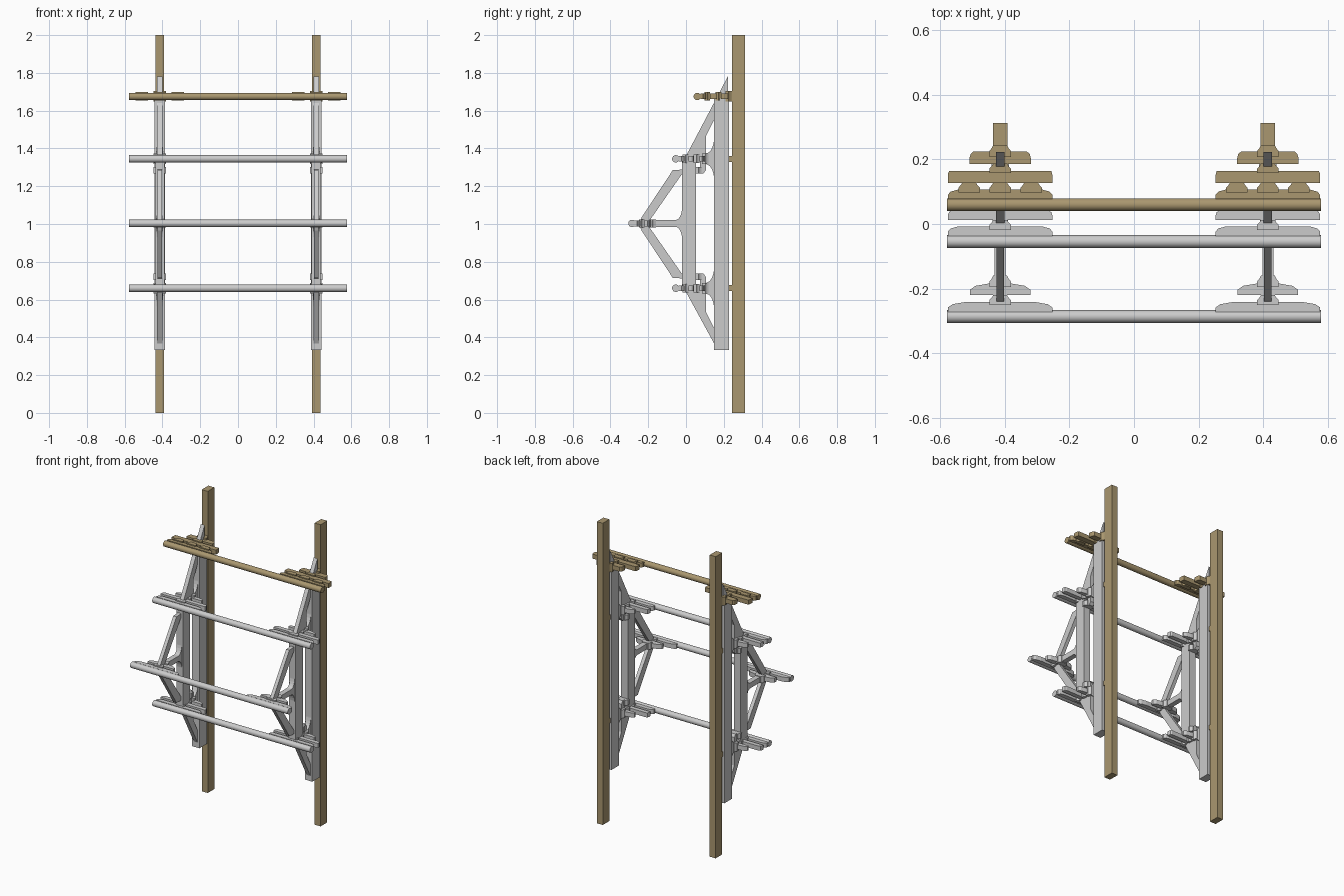
import bpy, bmesh, math

if "Cube" in bpy.data.objects:
    bpy.data.objects.remove(bpy.data.objects["Cube"])

tan = bpy.data.materials.new("tan_wood")
tan.diffuse_color = (0.40, 0.31, 0.16, 1)
tan.use_nodes = True
tan.node_tree.nodes["Principled BSDF"].inputs["Base Color"].default_value = tan.diffuse_color
CX = 0.414  # frame centre offset in x


def prism(name, pts, axis, at, thick, mat=None):
    """Extrude a profile: axis 'x' takes (y, z) points, axis 'z' takes (x, y)."""
    bm = bmesh.new()
    lo = at - thick / 2
    co = [(lo, a, b) if axis == 'x' else (a, b, lo) for a, b in pts]
    f = bm.faces.new([bm.verts.new(c) for c in co])
    g = bmesh.ops.extrude_face_region(bm, geom=[f])
    vs = [v for v in g['geom'] if isinstance(v, bmesh.types.BMVert)]
    bmesh.ops.translate(bm, verts=vs, vec=(thick, 0, 0) if axis == 'x' else (0, 0, thick))
    bmesh.ops.recalc_face_normals(bm, faces=bm.faces)
    me = bpy.data.meshes.new(name)
    bm.to_mesh(me)
    bm.free()
    ob = bpy.data.objects.new(name, me)
    bpy.context.collection.objects.link(ob)
    if mat:
        me.materials.append(mat)
    return ob


def beam(name, cx, w, y0, y1, z0, z1, mat=None):
    prism(name, [(y0, z0), (y1, z0), (y1, z1), (y0, z1)], 'x', cx, w, mat)


def purlin(name, y, z, mat=None):
    bpy.ops.mesh.primitive_cylinder_add(vertices=24, radius=0.0195, depth=1.156,
                                        location=(0, y, z), rotation=(0, math.pi / 2, 0))
    ob = bpy.context.object
    ob.name = name
    if mat:
        ob.data.materials.append(mat)
    bpy.ops.object.shade_smooth_by_angle()


def arm(name, cx, z, half, y0, y1, cut, mat=None, thick=0.03):
    """Bracket arm along x with ends eased on the +y edge."""
    h = y1 - y0
    side = [(half, y0), (half, y0 + h * .45), (half - cut * .3, y0 + h * .8), (half - cut, y1)]
    pts = side + [(-x, y) for x, y in reversed(side)]
    prism(name, [(cx + x, y) for x, y in pts], 'z', z, thick, mat)


def block(name, cx, z, y0, y1, mat=None, half=0.033, thick=0.044):
    """Bearing block, wide towards -y and flared in to a narrow foot."""
    m = (y0 + y1) / 2
    side = [(half, y0), (half, m), (half * .78, m + (y1 - m) * .5), (half * .65, y1)]
    pts = side + [(-x, y) for x, y in reversed(side)]
    prism(name, [(cx + x, y) for x, y in pts], 'z', z, thick, mat)


def flared_foot(name, cx, z, y0, y1, top, base, w):
    """Curved pedestal that spreads along z where it meets a beam."""
    side = []
    for i in range(7):
        t = i / 6
        side.append((y0 + (y1 - y0) * math.sin(t * math.pi / 2),
                     top + (base - top) * (1 - math.cos(t * math.pi / 2))))
    pts = [(y, z + h) for y, h in side] + [(y, z - h) for y, h in reversed(side)]
    prism(name, pts, 'x', cx, w)


# Long round purlins
purlin("end_purlin", 0.060, 1.675, tan)
purlin("upper_purlin", -0.054, 1.345)
purlin("lower_purlin", -0.054, 0.66)
purlin("ridge_purlin", -0.286, 1.003)

for cx in (-CX, CX):
    # Main post and the two stacked beams
    beam("post", cx, 0.044, 0.243, 0.312, 0, 2, tan)
    beam("main_beam", cx, 0.054, 0.148, 0.228, 0.334, 1.665)
    beam("small_beam", cx, 0.048, -0.021, 0.053, 0.665, 1.34)

    # Tan end bracket set
    z = 1.677
    arm("end_purlin_arm", cx, z, 0.162, 0.077, 0.106, 0.03, tan)
    for dx in (-0.096, 0, 0.096):
        block("end_arm_block", cx + dx, z, 0.097, 0.128, tan)
    arm("end_long_arm", cx, z, 0.162, 0.127, 0.164, 0.004, tan)
    block("end_middle_block", cx, z, 0.157, 0.187, tan)
    arm("end_short_arm", cx, z, 0.095, 0.186, 0.224, 0.012, tan)
    block("end_post_block", cx, z, 0.208, 0.244, tan, 0.033, 0.056)

    for z, s in ((1.345, 1), (0.66, -1)):
        # Bracket sets under the side purlins
        arm("side_purlin_arm", cx, z, 0.162, -0.037, -0.008, 0.03)
        block("side_upper_block", cx, z, -0.018, 0.013)
        arm("side_long_arm", cx, z, 0.162, 0.013, 0.042, 0.012)
        block("side_middle_block", cx, z, 0.04, 0.071)
        arm("side_short_arm", cx, z, 0.095, 0.071, 0.1, 0.05)
        block("side_base_block", cx, z, 0.085, 0.12, None, 0.033, 0.056)
        flared_foot("main_beam_foot", cx, z, 0.108, 0.149, 0.03, 0.115, 0.036)
        # Arm along the beam with a small block at its tip
        z2 = z - s * 0.06
        prism("beam_arm", [(0.075, z), (0.105, z), (0.105, z2), (0.092, z2 - s * .018),
                           (0.075, z2 - s * .018)], 'x', cx, 0.028)
        block("beam_arm_block", cx, z2, 0.05, 0.082, None, 0.033, 0.034)
        # Tan spacer between beam and post
        beam("post_spacer", cx, 0.036, 0.226, 0.246, z - 0.016, z + 0.016, tan)

        # Slanted braces, written as heights from mid-length z = 1
        def mirror(pts):
            return [(y, 1 + s * h) for y, h in pts]
        tip = [(0.222, 0.782), (0.222, 0.70)] if s > 0 else [(0.15, 0.635), (0.15, 0.555)]
        prism("outer_brace", mirror([(0.0, 0.345), (0.0, 0.36)] + tip +
                                    [(0.105, 0.465), (0.105, 0.35)]), 'x', cx, 0.027)
        prism("ridge_brace", mirror([(-0.245, 0.01), (-0.235, 0.035), (-0.07, 0.285),
                                     (-0.021, 0.288), (-0.021, 0.265), (-0.195, 0.015)]),
              'x', cx, 0.024)

    # Ridge bracket set on its short strut
    z = 1.003
    arm("ridge_purlin_arm", cx, z, 0.162, -0.272, -0.242, 0.05)
    block("ridge_upper_block", cx, z, -0.25, -0.22)
    arm("ridge_short_arm", cx, z, 0.094, -0.22, -0.184, 0.06)
    block("ridge_base_block", cx, z, -0.195, -0.16)
    beam("ridge_strut", cx, 0.034, -0.17, -0.02, z - 0.018, z + 0.018)
    flared_foot("ridge_strut_foot", cx, z, -0.055, -0.02, 0.018, 0.09, 0.034)
